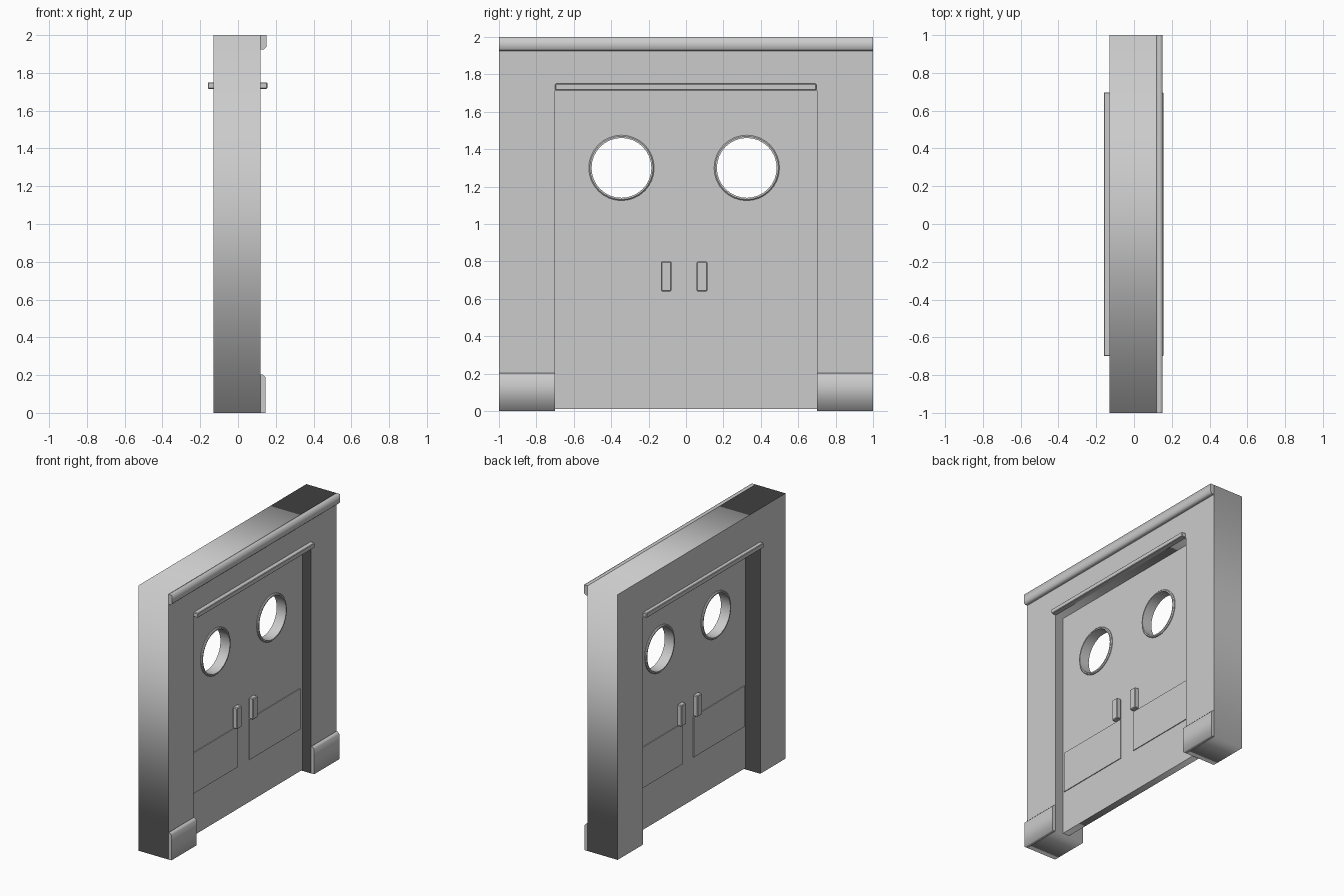
import bpy, bmesh
from math import pi, cos, sin
from mathutils import Matrix, Vector

if "Cube" in bpy.data.objects:
    bpy.data.objects.remove(bpy.data.objects["Cube"])

MID = -0.01                    # centre line between the two door leaves
DOOR_X0, DOOR_X1 = -0.005, 0.05
WIN_Z, WIN_R, SIDES = 1.30, 0.165, 32
WIN_Y = (MID - 0.335, MID + 0.335)


def prism(name, loops, a, b, axis):
    """Extrude closed outlines (yz along x, or xz along y) from a to b."""
    cu = bpy.data.curves.new(name, 'CURVE')
    cu.dimensions, cu.fill_mode, cu.extrude = '2D', 'BOTH', (b - a) / 2
    for pts in loops:
        sp = cu.splines.new('POLY')
        sp.points.add(len(pts) - 1)
        for p, (u, v) in zip(sp.points, pts):
            p.co = (u, v, 0, 1)
        sp.use_cyclic_u = True
    ob = bpy.data.objects.new(name, cu)
    bpy.context.collection.objects.link(ob)
    mid = (a + b) / 2
    if axis == 'x':
        ob.rotation_euler, ob.location = (pi / 2, 0, pi / 2), (mid, 0, 0)
    else:
        ob.rotation_euler, ob.location = (pi / 2, 0, 0), (0, mid, 0)
    bpy.ops.object.select_all(action='DESELECT')
    bpy.context.view_layer.objects.active = ob
    ob.select_set(True)
    bpy.ops.object.convert(target='MESH')
    return bpy.context.object


def box(name, x, y, z, bevel=0):
    bm = bmesh.new()
    size = [q[1] - q[0] for q in (x, y, z)]
    mid = [(q[0] + q[1]) / 2 for q in (x, y, z)]
    bmesh.ops.create_cube(bm, size=1, matrix=Matrix.Translation(mid) @ Matrix.Diagonal((*size, 1)))
    if bevel:
        bmesh.ops.bevel(bm, geom=bm.edges[:], offset=bevel, segments=1, affect='EDGES')
    me = bpy.data.meshes.new(name)
    bm.to_mesh(me)
    bm.free()
    ob = bpy.data.objects.new(name, me)
    bpy.context.collection.objects.link(ob)
    return ob


def circle(y, z, r):
    return [(y + r * cos(2 * pi * i / SIDES), z + r * sin(2 * pi * i / SIDES)) for i in range(SIDES)]


def window_ring(name, y):
    """Spin a chamfered profile (radius, x) around the x axis."""
    o, i, f, k = 0.175, 0.16, DOOR_X1 + 0.012, DOOR_X0 - 0.012
    prof = [(o, k + 0.006), (o, f - 0.006), (o - 0.006, f), (i, f), (i, k), (o - 0.006, k)]
    bm = bmesh.new()
    vs = [bm.verts.new((x, y, WIN_Z + r)) for r, x in prof]
    es = [bm.edges.new((vs[n], vs[(n + 1) % len(vs)])) for n in range(len(vs))]
    bmesh.ops.spin(bm, geom=vs + es, cent=(0, y, WIN_Z), axis=(1, 0, 0), angle=2 * pi,
                   steps=SIDES, use_merge=True)
    bmesh.ops.recalc_face_normals(bm, faces=bm.faces[:])
    me = bpy.data.meshes.new(name)
    bm.to_mesh(me)
    bm.free()
    ob = bpy.data.objects.new(name, me)
    bpy.context.collection.objects.link(ob)
    bpy.context.view_layer.objects.active = ob
    bpy.ops.object.select_all(action='DESELECT')
    ob.select_set(True)
    bpy.ops.object.shade_smooth_by_angle(angle=pi / 6)


# wall with doorway
prism("wall", [[(-1, 0), (-0.7, 0), (-0.7, 1.715), (0.7, 1.715), (0.7, 0), (1, 0), (1, 2), (-1, 2)]],
      -0.13, 0.12, 'x')

# top moulding and baseboards on the +x side
prism("top_moulding", [[(0.12, 1.925), (0.138, 1.925), (0.15, 1.937), (0.15, 2), (0.12, 2)]], -1, 1, 'y')
skirting = [(0.12, 0), (0.145, 0), (0.145, 0.19), (0.132, 0.203), (0.12, 0.203)]
prism("baseboard_left", [skirting], -1, -0.7, 'y')
prism("baseboard_right", [skirting], 0.7, 1, 'y')

# door panel with two round holes
prism("door", [[(-0.7, 0.01), (0.7, 0.01), (0.7, 1.715), (-0.7, 1.715)]]
      + [circle(y, WIN_Z, WIN_R) for y in WIN_Y], DOOR_X0, DOOR_X1, 'x')
for n, y in enumerate(WIN_Y):
    window_ring(f"window_ring_{n}", y)

# lintel bars, kick plates and push handles on both faces
for side, face, s, wall in (("front", DOOR_X1, 1, 0.12), ("back", DOOR_X0, -1, -0.13)):
    def span(base, depth):
        return sorted((base, base + s * depth))
    box(f"lintel_bar_{side}", span(wall - s * 0.005, 0.04 if s > 0 else 0.035), (-0.7, 0.697), (1.715, 1.75), 0.004)
    for leaf, m in (("left", -1), ("right", 1)):
        box(f"kick_plate_{side}_{leaf}", span(face, 0.006),
            sorted((MID + m * 0.067, MID + m * 0.675)), (0.33, 0.637))
        box(f"handle_{side}_{leaf}", span(face, 0.037),
            sorted((MID + m * 0.067, MID + m * 0.124)), (0.64, 0.8), 0.005)
